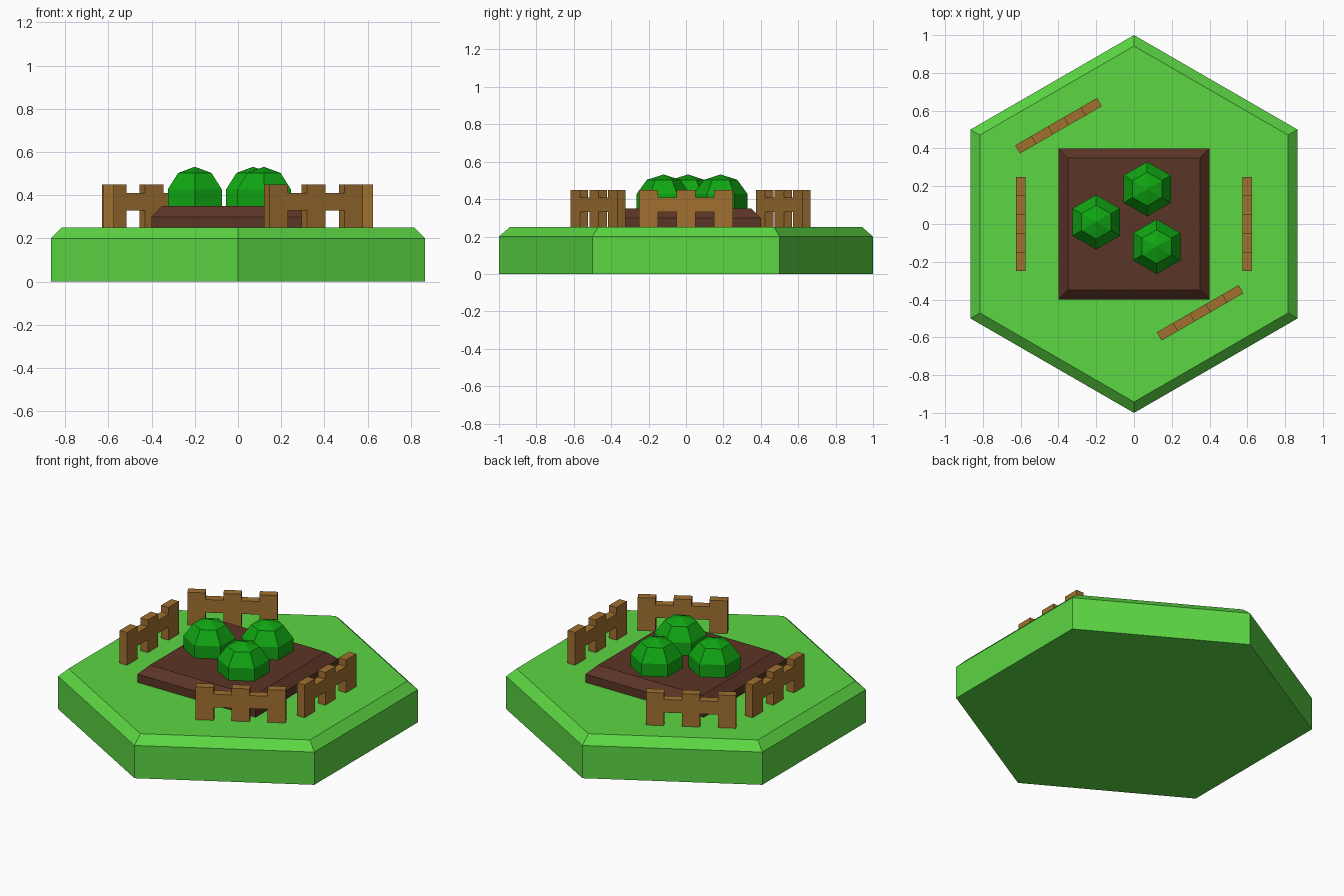
import bpy
import bmesh
from math import radians, sin, cos, pi, sqrt
from mathutils import Matrix, Vector

if "Cube" in bpy.data.objects:
    bpy.data.objects.remove(bpy.data.objects["Cube"], do_unlink=True)


def make_material(name, rgb):
    mat = bpy.data.materials.new(name)
    mat.use_nodes = True
    mat.diffuse_color = (*rgb, 1)
    mat.node_tree.nodes["Principled BSDF"].inputs["Base Color"].default_value = (*rgb, 1)
    return mat


grass = make_material("grass green", (0.105, 0.67, 0.056))
soil = make_material("soil brown", (0.105, 0.035, 0.019))
leaf = make_material("leaf green", (0.005, 0.376, 0.006))
wood = make_material("fence wood", (0.352, 0.162, 0.03))


def finish(bm, name, mat, location, angle=0):
    bmesh.ops.recalc_face_normals(bm, faces=bm.faces)
    mesh = bpy.data.meshes.new(name)
    bm.to_mesh(mesh)
    bm.free()
    mesh.materials.append(mat)
    obj = bpy.data.objects.new(name, mesh)
    obj.location = location
    obj.rotation_euler.z = radians(angle)
    bpy.context.collection.objects.link(obj)
    return obj


def stack(name, mat, rings, sides, turn, location):
    """Closed solid from (radius, height) rings with a given number of sides."""
    bm = bmesh.new()
    loops = []
    for radius, z in rings:
        angles = [radians(turn) + 2 * pi * i / sides for i in range(sides)]
        loops.append([bm.verts.new((radius * cos(a), radius * sin(a), z)) for a in angles])
    for low, high in zip(loops, loops[1:]):
        for i in range(sides):
            j = (i + 1) % sides
            bm.faces.new((low[i], low[j], high[j], high[i]))
    bm.faces.new(loops[0])
    bm.faces.new(loops[-1])
    # rings of zero radius collapse to a single pole
    bmesh.ops.remove_doubles(bm, verts=bm.verts, dist=1e-5)
    return finish(bm, name, mat, location)


# Hexagonal ground tile with a chamfered rim
stack("ground_tile", grass, [(1, 0), (1, 0.2), (0.942, 0.25)], 6, 90, (0, 0, 0))

# Square soil bed with a chamfered rim
stack("soil_bed", soil,
      [(0.4 * sqrt(2), 0), (0.4 * sqrt(2), 0.05), (0.35 * sqrt(2), 0.1)],
      4, 45, (0, 0, 0.25))

# Three faceted bushes, partly sunk in the soil
BUSH_RADIUS = 0.152
bush_rings = [(BUSH_RADIUS * sin(pi * k / 5), -BUSH_RADIUS * cos(pi * k / 5)) for k in range(6)]
bush_rings[0] = (0, -BUSH_RADIUS)
bush_rings[-1] = (0, BUSH_RADIUS)
for side, x, y in [("left", 0.12, -0.12), ("right", -0.2, 0.01), ("back", 0.07, 0.185)]:
    stack(side + "_bush", leaf, bush_rings, 6, 90, (x, y, 0.38))


def fence(name, x, y, angle):
    """Three posts joined by two lower rail pieces."""
    bm = bmesh.new()
    for i in range(5):
        low, high = (0.0, 0.2) if i % 2 == 0 else (0.08, 0.16)
        centre = Vector((0.1 * (i - 2), 0, (low + high) / 2))
        size = Matrix.Diagonal((0.1, 0.05, high - low, 1))
        bmesh.ops.create_cube(bm, size=1, matrix=Matrix.Translation(centre) @ size)
    return finish(bm, name, wood, (x, y, 0.25), angle)


# Fence sections around the bed
fence("left_fence", 0.6, 0, 90)
fence("right_fence", -0.6, 0, 90)
fence("back_fence", -0.4, 0.52, 30)
fence("front_fence", 0.35, -0.47, 30)
